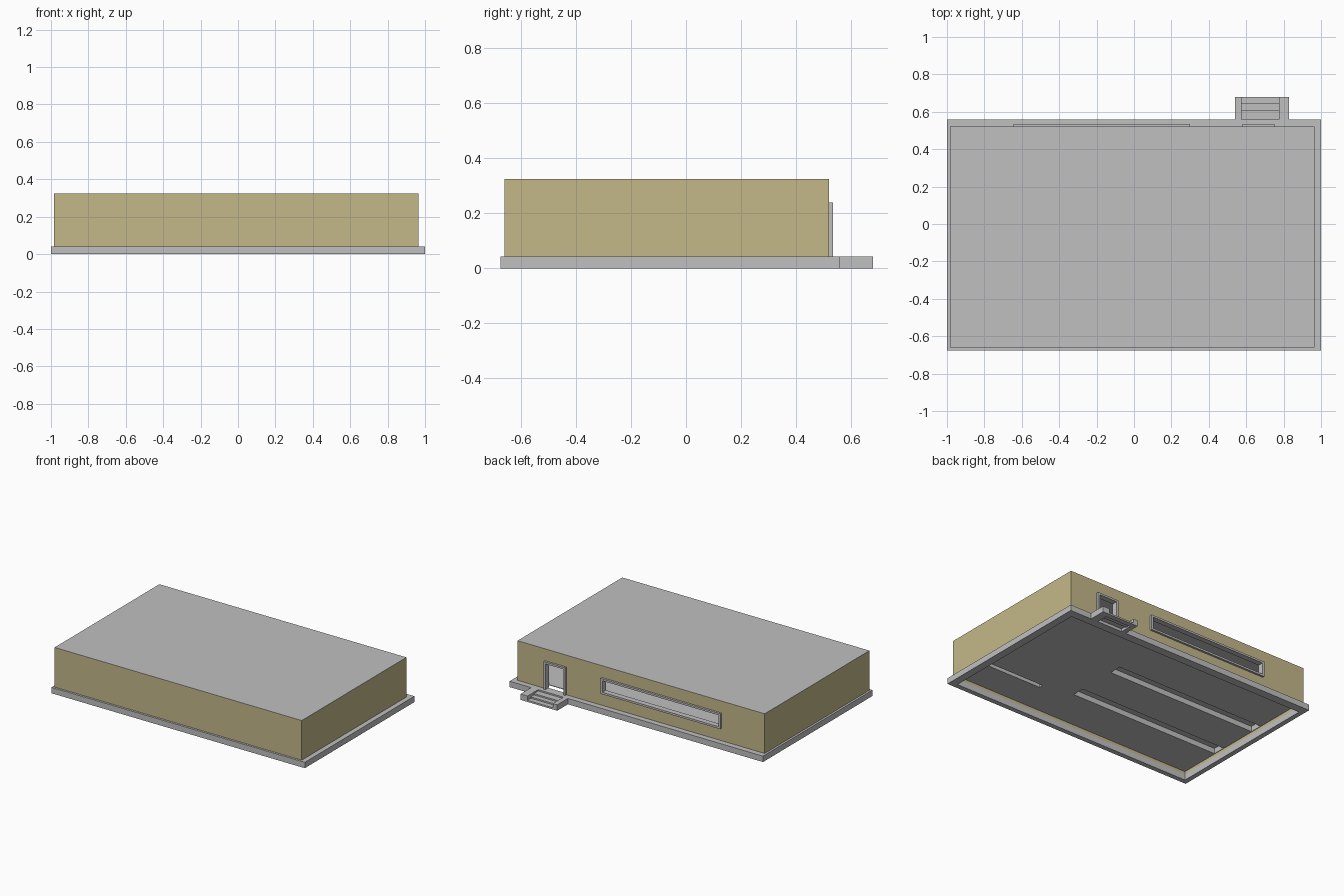
import bpy
import bmesh
from mathutils import Vector

cube = bpy.data.objects.get("Cube")
if cube:
    bpy.data.objects.remove(cube, do_unlink=True)


def material(name, rgb):
    m = bpy.data.materials.new(name)
    m.use_nodes = True
    m.diffuse_color = (*rgb, 1)
    m.node_tree.nodes["Principled BSDF"].inputs["Base Color"].default_value = (*rgb, 1)
    return m


TAN = material("tan_wall", (0.55, 0.48, 0.25))
GREY = material("light_grey", (0.53, 0.53, 0.53))


def boxes(name, mat, *bounds):
    """One object made of boxes, each given as (x range, y range, z range)."""
    bm = bmesh.new()
    for b in bounds:
        lo, hi = Vector([r[0] for r in b]), Vector([r[1] for r in b])
        made = bmesh.ops.create_cube(bm, size=1)["verts"]
        for v in made:
            v.co = (lo + hi) / 2 + v.co * (hi - lo)
    mesh = bpy.data.meshes.new(name)
    bm.to_mesh(mesh)
    bm.free()
    mesh.materials.append(mat)
    ob = bpy.data.objects.new(name, mesh)
    bpy.context.collection.objects.link(ob)
    return ob


def cut(ob, *bound):
    """Subtract a box from an object and bake the result."""
    cutter = boxes("cutter", ob.data.materials[0], bound)
    cutter.hide_render = True
    mod = ob.modifiers.new("cut", 'BOOLEAN')
    mod.operation = 'DIFFERENCE'
    mod.object = cutter
    deps = bpy.context.evaluated_depsgraph_get()
    deps.update()
    mesh = bpy.data.meshes.new_from_object(ob.evaluated_get(deps))
    ob.modifiers.clear()
    ob.data = mesh
    bpy.data.objects.remove(cutter, do_unlink=True)


# Main levels and footprints
X, Y = (-0.985, 0.965), (-0.66, 0.52)
T = 0.02
IX, IY = (X[0] + T, X[1] - T), (Y[0] + T, Y[1] - T)
BASE, FLOOR, TOP, HEAD = 0.042, 0.062, 0.325, 0.24
THROUGH = (-1, 1)

# Plinth, open underneath
plinth = boxes("plinth", GREY, ((-1, 1), (-0.675, 0.56), (0, BASE)))
cut(plinth, IX, IY, THROUGH)

# Outer walls and roof
walls = boxes("outer_walls", TAN, (X, Y, (BASE, TOP - 0.002)))
cut(walls, IX, IY, THROUGH)
boxes("roof", GREY, (X, Y, (TOP - 0.002, TOP)))

# Door and window openings with projecting frames
DEPTH = (IY[1] - 0.005, 0.535)
F = 0.014
for name, (x0, x1), z0, sill in (("door", (0.58, 0.75), BASE, False),
                                 ("window", (-0.645, 0.30), 0.13, True)):
    cut(walls, (x0 + F / 2, x1 - F / 2), (0.4, 0.6),
        (z0 + F / 2 if sill else 0, HEAD - F / 2))
    parts = [((x0, x0 + F), DEPTH, (z0, HEAD)),
             ((x1 - F, x1), DEPTH, (z0, HEAD)),
             ((x0 + F, x1 - F), DEPTH, (HEAD - F, HEAD))]
    if sill:
        parts.append(((x0 + F, x1 - F), DEPTH, (z0, z0 + F)))
    boxes(name + "_frame", GREY, *parts)

# Floor slab with hollow raised strips
floor = boxes("floor", GREY, (IX, IY, (FLOOR, FLOOR + 0.004)))
G = 0.004
for i, (sx, sy) in enumerate((((IX[0] + G, 0.22), (0.03, 0.12)),
                              ((IX[0] + G, 0.22), (-0.34, -0.25)),
                              ((0.45, IX[1] - G), (-0.41, -0.38)))):
    strip = boxes(f"raised_strip_{i + 1}", GREY,
                  ((sx[0] - G, sx[1] + G), (sy[0] - G, sy[1] + G), (FLOOR + 0.004, 0.105)))
    cut(floor, sx, sy, (0, 0.08))
    cut(strip, sx, sy, (0, 0.1))

# Entrance steps between two side cheeks
boxes("step_cheeks", GREY,
      ((0.54, 0.575), (0.56, 0.68), (0, BASE)),
      ((0.775, 0.83), (0.56, 0.68), (0, BASE)))
edges = (0.56, 0.607, 0.643, 0.68)
boxes("entrance_steps", GREY,
      *[((0.575, 0.775), edges[i:i + 2], (0.02 - 0.01 * i, 0.032 - 0.01 * i))
        for i in range(3)])
